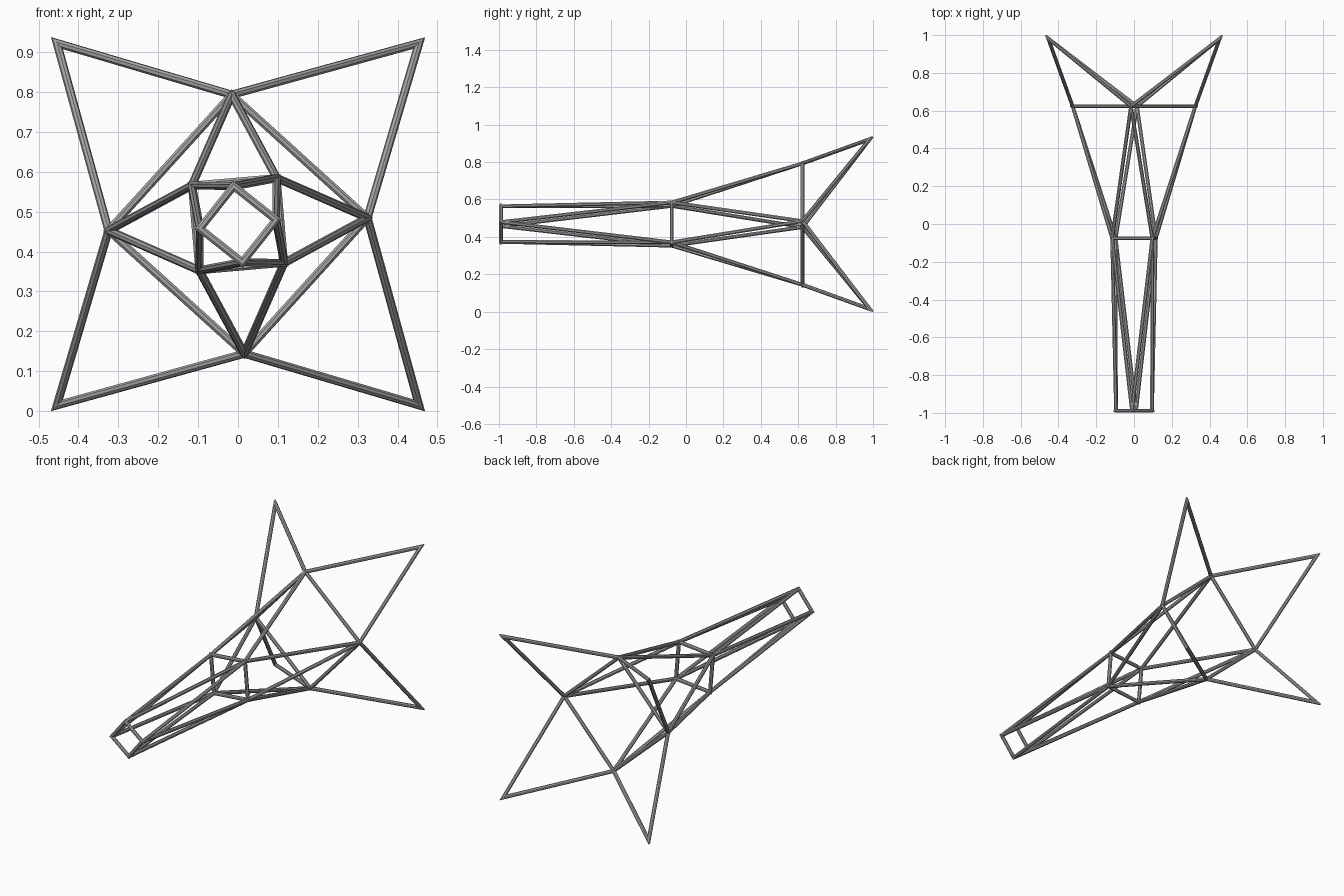
import bpy
import bmesh
from math import cos, sin, tau, radians
from mathutils import Vector

cube = bpy.data.objects.get("Cube")
if cube:
    bpy.data.objects.remove(cube, do_unlink=True)

CENTRE_Z = 0.4685
RADIUS = 0.0105
SIDES = 8

# One grey metal for the whole frame
steel = bpy.data.materials.new("grey_metal")
steel.use_nodes = True
GREY = (0.38, 0.38, 0.38, 1)
steel.diffuse_color = GREY
steel.node_tree.nodes["Principled BSDF"].inputs["Base Color"].default_value = GREY


def square(radius, y, degrees):
    """Four corners around the long axis."""
    angles = [radians(degrees) + k * tau / 4 for k in range(4)]
    return [Vector((radius * cos(a), y, CENTRE_Z + radius * sin(a))) for a in angles]


def add_path(bm, points, closed=False):
    """Faceted bars along a path, mitred where two bars meet."""
    n = len(points)
    count = n if closed else n - 1
    dirs = [(points[(i + 1) % n] - points[i]).normalized() for i in range(count)]
    for i, d in enumerate(dirs):
        turn = d.to_track_quat('Z', 'Y')
        before = dirs[i - 1] if closed or i > 0 else d
        after = dirs[(i + 1) % count] if closed or i < count - 1 else d
        rings = []
        for joint, other in ((points[i], before), (points[(i + 1) % n], after)):
            plane = d + other
            ring = []
            for s in range(SIDES):
                a = tau * (s + 0.5) / SIDES
                off = turn @ Vector((RADIUS * cos(a), RADIUS * sin(a), 0))
                off -= d * (off.dot(plane) / d.dot(plane))
                ring.append(bm.verts.new(joint + off))
            rings.append(ring)
        start, end = rings
        for s in range(SIDES):
            t = (s + 1) % SIDES
            bm.faces.new((start[s], start[t], end[t], end[s]))
        bm.faces.new(start[::-1])
        bm.faces.new(end)


def build(name, paths, closed=False):
    bm = bmesh.new()
    for path in paths:
        add_path(bm, path, closed)
    mesh = bpy.data.meshes.new(name)
    bm.to_mesh(mesh)
    bm.free()
    mesh.materials.append(steel)
    obj = bpy.data.objects.new(name, mesh)
    bpy.context.collection.objects.link(obj)


def zigzag(first, second):
    """Separate bars linking each corner to its two neighbours."""
    bars = []
    for k in range(4):
        bars.append((first[k], second[k]))
        bars.append((second[k], first[(k + 1) % 4]))
    return bars


# Corner positions of each square, front to back
nose = square(0.096, -0.989, 6.5)
waist = square(0.151, -0.076, 50)
rear = square(0.325, 0.623, 2.8)
tips = square(0.454 * 2 ** 0.5, 0.982, 45)

# Square rings
build("nose_ring", [nose], closed=True)
build("waist_ring", [waist], closed=True)
build("rear_ring", [rear], closed=True)

# Triangulated bars between the rings
build("front_struts", zigzag(nose, waist))
build("rear_struts", zigzag(rear, waist))

# Pointed fins flaring out behind the rear ring
build("tail_fins", [(rear[k], tips[k], rear[(k + 1) % 4]) for k in range(4)])
